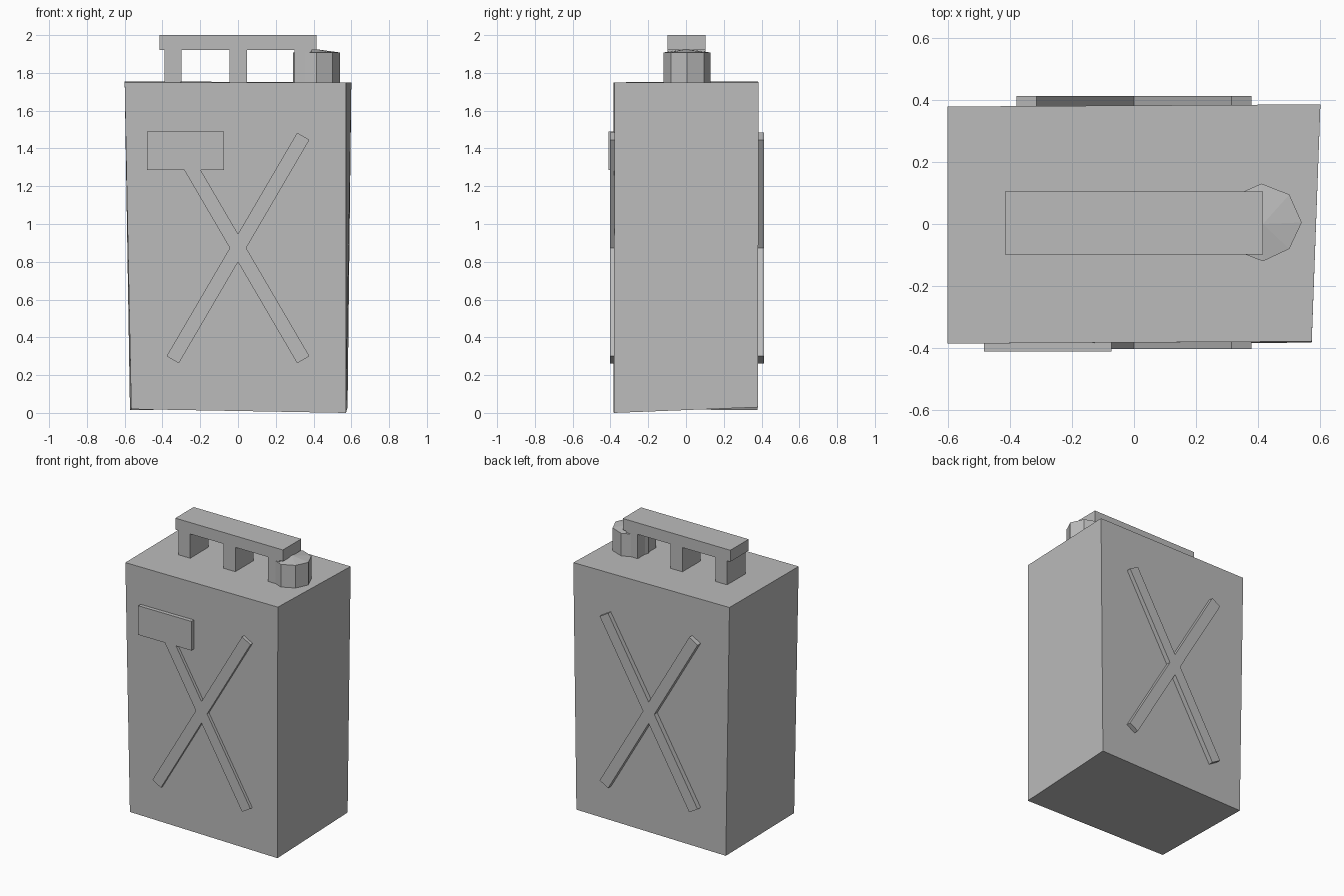
import bpy, bmesh, math

if "Cube" in bpy.data.objects:
    bpy.data.objects.remove(bpy.data.objects["Cube"])

grey = bpy.data.materials.new("plain_grey")
grey.diffuse_color = (0.5, 0.5, 0.5, 1)
grey.use_nodes = True
grey.node_tree.nodes["Principled BSDF"].inputs["Base Color"].default_value = grey.diffuse_color


def make(name, verts, faces):
    bm = bmesh.new()
    vs = [bm.verts.new(v) for v in verts]
    for f in faces:
        bm.faces.new([vs[i] for i in f])
    bmesh.ops.recalc_face_normals(bm, faces=bm.faces)
    me = bpy.data.meshes.new(name)
    bm.to_mesh(me)
    bm.free()
    me.materials.append(grey)
    ob = bpy.data.objects.new(name, me)
    bpy.context.collection.objects.link(ob)
    return ob


def prism(name, lower, upper):
    """Closed solid between two matching rings of points."""
    n = len(lower)
    sides = [(i, (i + 1) % n, n + (i + 1) % n, n + i) for i in range(n)]
    return make(name, lower + upper,
                [tuple(range(n)), tuple(range(n, 2 * n))] + sides)


def plate(name, outline, y0, y1):
    """Outline in x, z extruded along y."""
    return prism(name, [(x, y0, z) for x, z in outline],
                 [(x, y1, z) for x, z in outline])


# Can body, slightly crooked and narrower at the base
prism("can_body",
      [(-0.565, -0.385, 0.02), (0.572, -0.382, 0.0),
       (0.58, 0.38, 0.03), (-0.572, 0.378, 0.015)],
      [(-0.60, -0.385, 1.75), (0.572, -0.378, 1.75),
       (0.60, 0.385, 1.75), (-0.60, 0.378, 1.755)])

# Raised cross on the front and back
half_len, half_w, cz = 0.685, 0.0375, 0.873
tilt = math.radians(59.7)
cross = []
for sx, sz in ((1, 1), (-1, 1), (-1, -1), (1, -1)):
    dx, dz = sx * math.cos(tilt), sz * math.sin(tilt)
    end = [(half_len * dx + s * half_w * dz, cz + half_len * dz - s * half_w * dx)
           for s in (1, -1)]
    # inner notch that follows this arm, going anticlockwise
    if sx * sz > 0:
        notch = (0, cz + sz * half_w / math.cos(tilt))
    else:
        notch = (sx * half_w / math.sin(tilt), cz)
    cross += end + [notch]
plate("front_cross", cross, -0.403, -0.37)
plate("back_cross", cross, 0.37, 0.412)

# Label plate
plate("front_label", [(-0.483, 1.287), (-0.073, 1.287),
                      (-0.073, 1.49), (-0.483, 1.49)], -0.41, -0.37)

# Comb-shaped handle: grip bar with three posts
handle = [(-0.415, 2.0), (-0.415, 1.92)]
for x0, x1 in ((-0.39, -0.30), (-0.045, 0.048), (0.30, 0.39)):
    handle += [(x0, 1.92), (x0, 1.74), (x1, 1.74), (x1, 1.92)]
handle += [(0.415, 1.92), (0.415, 2.0)]
plate("handle", handle, -0.098, 0.104)

# Eight-sided filler cap with a low peak
ring = [(0.54, 0.005), (0.50, 0.095), (0.41, 0.13), (0.325, 0.092),
        (0.29, 0.0), (0.325, -0.085), (0.415, -0.12), (0.50, -0.08)]
cap = ([(x, y, 1.742) for x, y in ring] + [(x, y, 1.908) for x, y in ring]
       + [(0.415, 0.0, 1.925)])
faces = [tuple(range(8))]
for i in range(8):
    j = (i + 1) % 8
    faces += [(i, j, 8 + j, 8 + i), (8 + i, 8 + j, 16)]
make("filler_cap", cap, faces)
